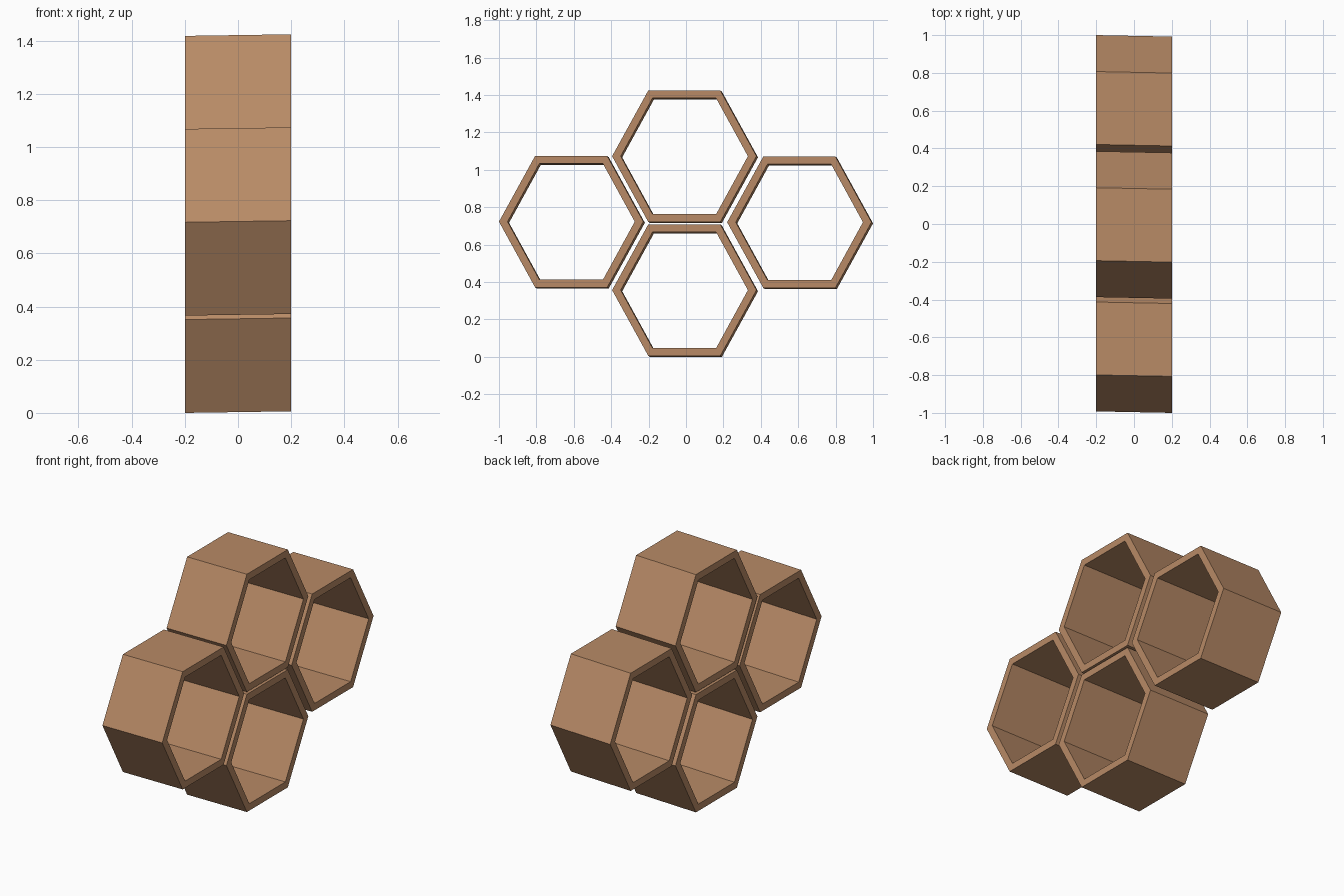
import bpy, bmesh, math

if "Cube" in bpy.data.objects:
    bpy.data.objects.remove(bpy.data.objects["Cube"])

wood = bpy.data.materials.new("warm_wood")
wood.diffuse_color = (0.48, 0.255, 0.133, 1)
wood.use_nodes = True
wood.node_tree.nodes["Principled BSDF"].inputs["Base Color"].default_value = wood.diffuse_color


def ring(bm, x, cy, cz, ry, hz):
    """Six corners of a flat-topped hexagon in the y-z plane."""
    zs = hz / math.sin(math.pi / 3)
    return [bm.verts.new((x, cy + ry * math.cos(i * math.pi / 3),
                          cz + zs * math.sin(i * math.pi / 3))) for i in range(6)]


def hex_shelf(name, cy, cz):
    """Open hexagonal tube, leaning very slightly along its depth."""
    bm = bmesh.new()
    loops = []
    for x, ry, hz in ((0.2, 0.386, 0.351), (0.2, 0.34, 0.31),
                      (-0.2, 0.34, 0.31), (-0.2, 0.386, 0.351)):
        s = 1 if x > 0 else -1
        loops.append(ring(bm, x, cy - 0.004 * s, cz + 0.003 * s, ry, hz))
    for k in range(4):
        a, b = loops[k], loops[(k + 1) % 4]
        for i in range(6):
            j = (i + 1) % 6
            bm.faces.new((a[i], a[j], b[j], b[i]))
    bmesh.ops.recalc_face_normals(bm, faces=bm.faces)
    mesh = bpy.data.meshes.new(name)
    bm.to_mesh(mesh)
    bm.free()
    mesh.materials.append(wood)
    ob = bpy.data.objects.new(name, mesh)
    bpy.context.collection.objects.link(ob)


# Four nested hexagonal shelves
hex_shelf("bottom_shelf", -0.005, 0.354)
hex_shelf("top_shelf", -0.005, 1.070)
hex_shelf("left_shelf", -0.61, 0.720)
hex_shelf("right_shelf", 0.61, 0.717)
